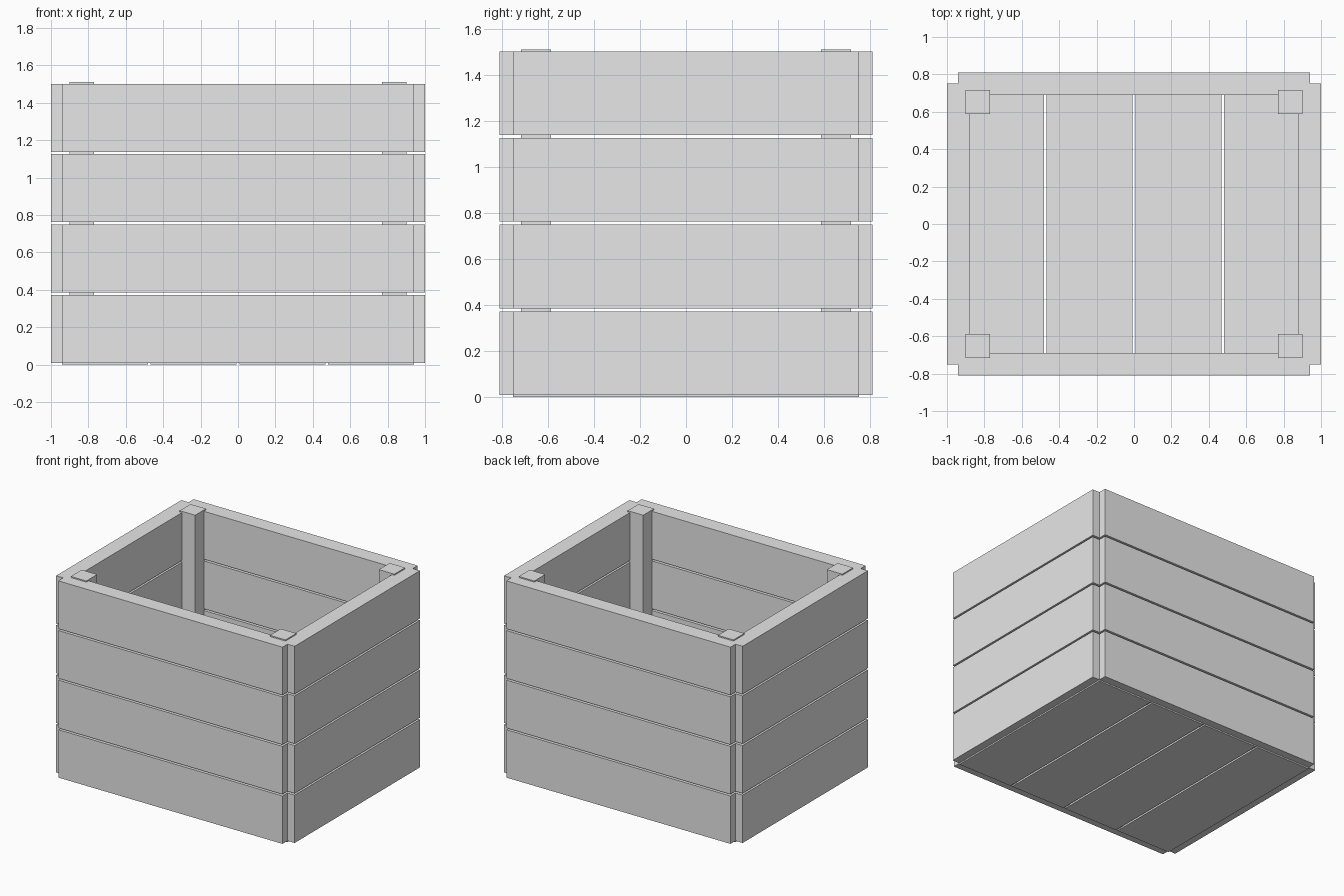
import bpy

cube = bpy.data.objects.get("Cube")
if cube:
    bpy.data.objects.remove(cube, do_unlink=True)

# One plain grey for the whole crate
grey = bpy.data.materials.new("plain_grey")
grey.use_nodes = True
colour = (0.8, 0.8, 0.8, 1)
grey.diffuse_color = colour
grey.node_tree.nodes["Principled BSDF"].inputs["Base Color"].default_value = colour


def board(name, low, high):
    """Flat-faced box between two opposite corners."""
    centre = [(a + b) / 2 for a, b in zip(low, high)]
    bpy.ops.mesh.primitive_cube_add(size=1, location=centre)
    ob = bpy.context.object
    ob.name = name
    ob.scale = [b - a for a, b in zip(low, high)]
    bpy.ops.object.transform_apply(location=False, rotation=False, scale=True)
    ob.data.materials.append(grey)
    return ob


LENGTH, DEPTH = 1.0, 0.81     # outer half sizes
THICK, STEP = 0.12, 0.06      # board thickness and corner notch
PLANK, PITCH, BASE = 0.363, 0.376, 0.01
ROWS = 4

# Wall planks, stacked in rows with narrow gaps
for row in range(ROWS):
    z0 = BASE + row * PITCH
    z1 = z0 + PLANK
    x, y = LENGTH - STEP, DEPTH - STEP
    board(f"front_plank_{row + 1}", (-x, -DEPTH, z0), (x, THICK - DEPTH, z1))
    board(f"back_plank_{row + 1}", (-x, DEPTH - THICK, z0), (x, DEPTH, z1))
    board(f"right_plank_{row + 1}", (-LENGTH, -y, z0), (THICK - LENGTH, y, z1))
    board(f"left_plank_{row + 1}", (LENGTH - THICK, -y, z0), (LENGTH, y, z1))

# Floor boards, running front to back
span = LENGTH - STEP
gap = 0.014
width = (2 * span - 3 * gap) / 4
for i in range(4):
    x0 = -span + i * (width + gap)
    board(f"floor_board_{i + 1}", (x0, STEP - DEPTH, 0),
          (x0 + width, DEPTH - STEP, THICK))

# Corner posts, standing just above the top planks
for side, sx in (("right", -1), ("left", 1)):
    for end, sy in (("front", -1), ("back", 1)):
        xs = sorted((sx * 0.77, sx * 0.9))
        ys = sorted((sy * 0.587, sy * 0.717))
        board(f"{end}_{side}_post", (xs[0], ys[0], BASE), (xs[1], ys[1], 1.51))
